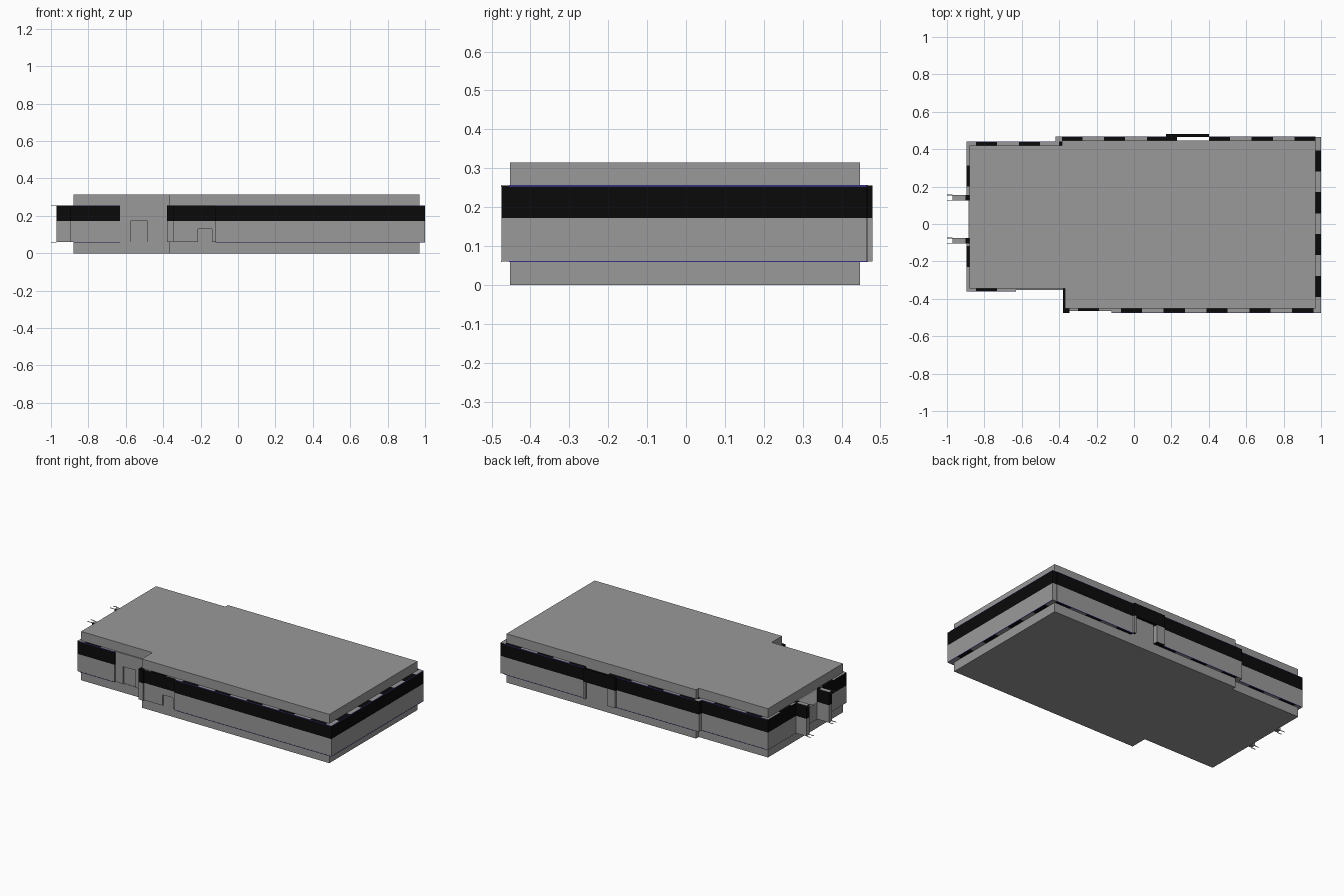
import bpy, bmesh
from mathutils import Vector

if "Cube" in bpy.data.objects:
    bpy.data.objects.remove(bpy.data.objects["Cube"])

Z0, ZB, Z1 = 0.06, 0.172, 0.256      # wall bottom, band bottom, wall top


def mat(name, r, g, b):
    m = bpy.data.materials.new(name)
    m.diffuse_color = (r, g, b, 1)
    m.use_nodes = True
    m.node_tree.nodes["Principled BSDF"].inputs["Base Color"].default_value = m.diffuse_color
    return m


GREY = mat("concrete_grey", 0.32, 0.32, 0.32)
BLACK = mat("band_black", 0.003, 0.003, 0.003)
BLUE = mat("trim_blue", 0.08, 0.08, 0.6)
WHITE = mat("pale_glazing", 0.85, 0.85, 0.85)


def finish(bm, name, mats):
    bmesh.ops.recalc_face_normals(bm, faces=bm.faces)
    me = bpy.data.meshes.new(name)
    bm.to_mesh(me)
    bm.free()
    for m in mats:
        me.materials.append(m)
    ob = bpy.data.objects.new(name, me)
    bpy.context.collection.objects.link(ob)
    return ob


def box_bm(x0, x1, y0, y1, z0, z1):
    bm = bmesh.new()
    bmesh.ops.create_cube(bm, size=1)
    for v in bm.verts:
        v.co = Vector((x1 if v.co.x > 0 else x0,
                       y1 if v.co.y > 0 else y0,
                       z1 if v.co.z > 0 else z0))
    return bm


def box(name, dims, m):
    return finish(box_bm(*dims), name, [m])


def cut(bm, co, no):
    bmesh.ops.bisect_plane(bm, geom=bm.verts[:] + bm.edges[:] + bm.faces[:],
                           plane_co=co, plane_no=no)


def wall(name, x0, x1, y0, y1, phase, z0=Z0, z1=Z1, period=0.229, dash=0.113):
    """Grey wall with a black upper band and dashed caps along its length."""
    bm = box_bm(x0, x1, y0, y1, z0, z1)
    if z0 < ZB < z1:
        cut(bm, (0, 0, ZB), (0, 0, 1))
    ax = 0 if x1 - x0 > y1 - y0 else 1
    no = (1, 0, 0) if ax == 0 else (0, 1, 0)
    for k in range(-10, 11):
        for s in (phase + k * period, phase + k * period + dash):
            if (x0, y0)[ax] < s < (x1, y1)[ax]:
                cut(bm, (s, s, 0), no)
    bm.normal_update()
    for f in bm.faces:
        c = f.calc_center_median()
        if abs(f.normal.z) > 0.5:
            f.material_index = int((c[ax] - phase) % period < dash)
        else:
            f.material_index = int(c.z > ZB)
    return finish(bm, name, [GREY, BLACK])


def slab(name, z0, z1):
    """Stepped floor plate outline extruded upwards."""
    pts = [(-0.88, -0.345), (-0.37, -0.345), (-0.37, -0.453), (0.97, -0.453),
           (0.97, 0.447), (-0.385, 0.447), (-0.385, 0.42), (-0.88, 0.42)]
    bm = bmesh.new()
    f = bm.faces.new([bm.verts.new((x, y, z0)) for x, y in pts])
    r = bmesh.ops.extrude_face_region(bm, geom=[f])
    for v in r["geom"]:
        if isinstance(v, bmesh.types.BMVert):
            v.co.z = z1
    return finish(bm, name, [GREY])


# floor and roof plates
slab("base_slab", 0, Z0)
slab("roof_slab", Z1 - 0.001, 0.315)

# right side and back
wall("right_wall", 0.97, 1.0, -0.475, 0.465, -0.39, period=0.2235)
wall("back_wall_right", 0.40, 0.97, 0.447, 0.467, 0.40)
wall("back_wall_mid", -0.385, 0.17, 0.447, 0.467, -0.16)
wall("back_wall_left", -0.895, -0.40, 0.42, 0.44, -0.845)
wall("back_corner", -0.42, -0.385, 0.44, 0.467, -0.60)
wall("back_corner_inner", -0.40, -0.37, 0.42, 0.453, 0.40)

# raised portal at the back with recessed lower panel
wall("portal_band", 0.17, 0.40, 0.465, 0.48, 0.17, z0=ZB, dash=0.229)
wall("portal_post_left", 0.17, 0.23, 0.447, 0.48, 0.17)
wall("portal_post_right", 0.385, 0.40, 0.465, 0.48, 0.385)
box("portal_panel", (0.23, 0.40, 0.44, 0.447, Z0, Z1), GREY)

# front right part with a small door
wall("front_wall_right", -0.12, 0.97, -0.475, -0.453, -0.07)
wall("front_corner", -0.38, -0.345, -0.475, -0.453, -0.38, dash=0.2)
wall("front_door_left", -0.345, -0.215, -0.465, -0.453, -0.30)
wall("front_door_right", -0.14, -0.12, -0.465, -0.453, -0.07)
wall("front_door_lintel", -0.215, -0.14, -0.465, -0.453, -0.30, z0=0.13)
box("small_door", (-0.22, -0.135, -0.453, -0.445, Z0, 0.135), GREY)
wall("front_return", -0.38, -0.37, -0.453, -0.345, -0.46, dash=0.2)

# plain recess on the front left with a tall door
for nm, d in {"recess_left": (-0.63, -0.575, Z0, Z1),
              "recess_right": (-0.485, -0.38, Z0, Z1),
              "recess_lintel": (-0.575, -0.485, ZB, Z1)}.items():
    box(nm, (d[0], d[1], -0.352, -0.342, d[2], d[3]), GREY)
box("tall_door", (-0.58, -0.48, -0.342, -0.335, Z0, ZB + 0.005), GREY)
wall("front_wall_left", -0.895, -0.63, -0.36, -0.345, -0.845)

# left side with entrance fins
wall("left_wall_front", -0.895, -0.88, -0.345, -0.105, -0.23)
wall("left_wall_back", -0.895, -0.88, 0.155, 0.42, 0.20)
box("entrance_wall", (-0.885, -0.877, -0.075, 0.125, Z0, ZB), GREY)
box("entrance_glazing", (-0.885, -0.877, -0.075, 0.125, ZB, Z1), WHITE)
for nm, y in (("front", -0.105), ("back", 0.125)):
    wall("entrance_fin_" + nm, -0.97, -0.88, y, y + 0.03, -0.9, dash=0.03)
    for i, yy in enumerate((y, y + 0.03)):
        for z in (Z0, Z1):
            box(f"fin_rod_{nm}_{i}", (-1.0, -0.97, yy - 0.0015, yy + 0.0015,
                                      z - 0.0015, z + 0.0015), GREY)

# thin blue joint lines along the top and bottom of the walls
for z in (Z0, Z1 - 0.001):
    h = (z - 0.0015, z + 0.0015)
    box("trim_right", (0.999, 1.001, -0.455, 0.465) + h, BLUE)
    box("trim_front_right", (-0.12, 1.0, -0.476, -0.474) + h, BLUE)
    box("trim_front_left", (-0.88, -0.63, -0.361, -0.359) + h, BLUE)
    box("trim_back_left", (-0.88, -0.42, 0.439, 0.441) + h, BLUE)
    box("trim_back_right", (0.40, 0.97, 0.466, 0.468) + h, BLUE)
    box("trim_back_mid", (-0.385, 0.17, 0.466, 0.468) + h, BLUE)
